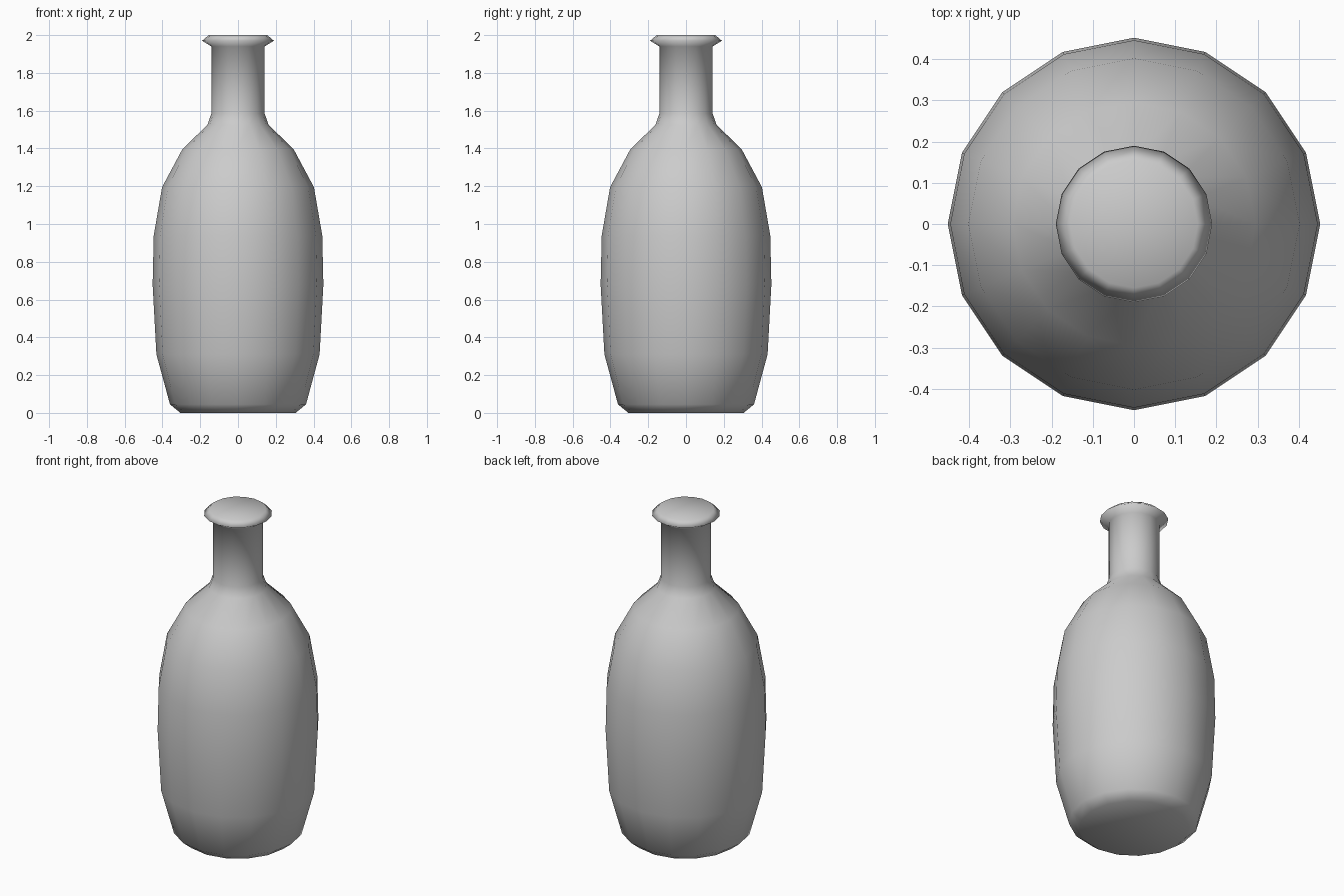
import bpy
import bmesh
from math import tau

default = bpy.data.objects.get("Cube")
if default:
    bpy.data.objects.remove(default, do_unlink=True)

SIDES = 16

# Plain grey material
grey = bpy.data.materials.new("light_grey")
grey.use_nodes = True
colour = (0.6, 0.6, 0.6, 1)
grey.diffuse_color = colour
grey.node_tree.nodes["Principled BSDF"].inputs["Base Color"].default_value = colour

# Bottle outline as (radius, height): base, belly, shoulder, neck, lip, closed top
profile = [(0, 0), (0.305, 0), (0.36, 0.045), (0.432, 0.31), (0.452, 0.68),
           (0.446, 0.94), (0.402, 1.195), (0.295, 1.395), (0.162, 1.525),
           (0.141, 1.585), (0.141, 1.94), (0.19, 1.97), (0.155, 2), (0, 2)]

# Turn the outline around the upright axis
bm = bmesh.new()
points = [bm.verts.new((r, 0, z)) for r, z in profile]
edges = [bm.edges.new(pair) for pair in zip(points, points[1:])]
bmesh.ops.spin(bm, geom=points + edges, cent=(0, 0, 0), axis=(0, 0, 1),
               angle=tau, steps=SIDES, use_duplicate=False)
bmesh.ops.remove_doubles(bm, verts=bm.verts, dist=0.0005)
bmesh.ops.recalc_face_normals(bm, faces=bm.faces)
for face in bm.faces:
    face.smooth = True

mesh = bpy.data.meshes.new("bottle")
bm.to_mesh(mesh)
bm.free()
mesh.materials.append(grey)
bottle = bpy.data.objects.new("bottle", mesh)
bpy.context.collection.objects.link(bottle)
